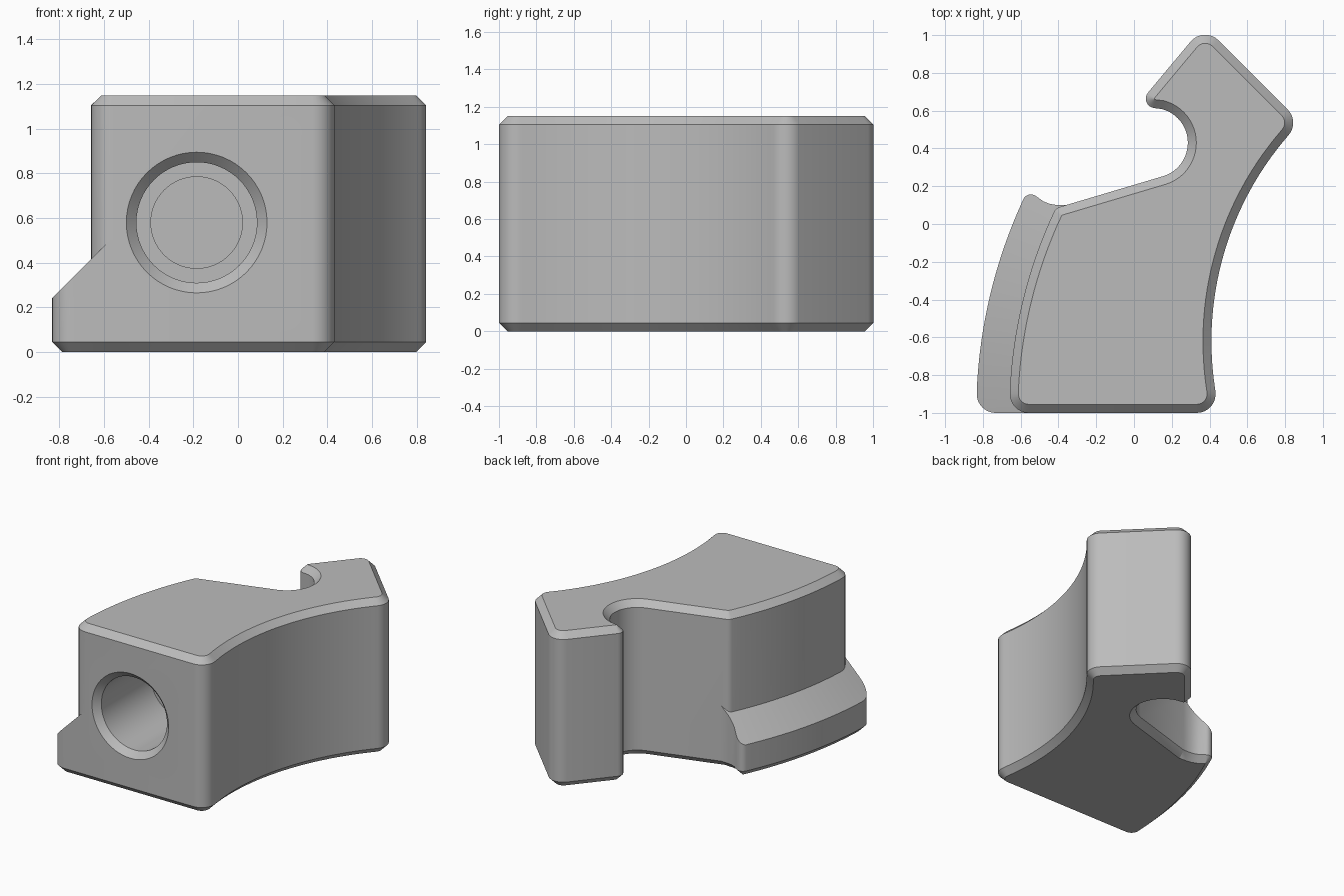
import bpy, bmesh, math
from mathutils import Vector, Matrix

if "Cube" in bpy.data.objects:
    bpy.data.objects.remove(bpy.data.objects["Cube"], do_unlink=True)

CHAMFER = 0.045
HEIGHT = 1.15
LEFT_CENTRE = Vector((1.855, -1.0))   # shared centre of ledge and body side arcs
LEDGE_R = 2.69
BODY_R = 2.515

grey = bpy.data.materials.new("plain grey")
grey.use_nodes = True
grey.diffuse_color = (0.5, 0.5, 0.5, 1)
grey.node_tree.nodes["Principled BSDF"].inputs["Base Color"].default_value = (0.5, 0.5, 0.5, 1)


def make_object(name, bm):
    bmesh.ops.recalc_face_normals(bm, faces=bm.faces)
    mesh = bpy.data.meshes.new(name)
    bm.to_mesh(mesh)
    bm.free()
    mesh.materials.append(grey)
    obj = bpy.data.objects.new(name, mesh)
    bpy.context.collection.objects.link(obj)
    return obj


def side_arc(centre, radius, y0, y1, count=20):
    """Points of a circle's left half between two heights in y."""
    pts = []
    for i in range(count + 1):
        y = y0 + (y1 - y0) * i / count
        x = centre[0] - math.sqrt(radius ** 2 - (y - centre[1]) ** 2)
        pts.append((x, y))
    return pts


def rounded(points, steps=8):
    """Replace every (x, y, r) corner with a fillet; keep (x, y) points."""
    out = []
    n = len(points)
    for i, p in enumerate(points):
        c = Vector(p[:2])
        if len(p) == 2:
            out.append(c)
            continue
        a = (Vector(points[i - 1][:2]) - c).normalized()
        b = (Vector(points[(i + 1) % n][:2]) - c).normalized()
        half = a.angle(b) / 2
        mid = c + (a + b).normalized() * p[2] / math.sin(half)
        start = c + a * p[2] / math.tan(half) - mid
        end = c + b * p[2] / math.tan(half) - mid
        turn = math.atan2(start.cross(end), start.dot(end))
        for k in range(steps + 1):
            out.append(mid + Matrix.Rotation(turn * k / steps, 2) @ start)
    return out


def inset(points, dist):
    """Offset a counter-clockwise outline inwards."""
    out = []
    for i, p in enumerate(points):
        d1 = (p - points[i - 1]).normalized()
        d2 = (points[(i + 1) % len(points)] - p).normalized()
        n1, n2 = Vector((-d1.y, d1.x)), Vector((-d2.y, d2.x))
        out.append(p + (n1 + n2) * dist / (1 + n1.dot(n2)))
    return out


def loft(name, rings):
    """Closed solid through (outline, z) rings."""
    bm = bmesh.new()
    loops = [[bm.verts.new((p.x, p.y, z)) for p in pts] for pts, z in rings]
    for low, high in zip(loops, loops[1:]):
        n = len(low)
        for i in range(n):
            j = (i + 1) % n
            bm.faces.new((low[i], low[j], high[j], high[i]))
    bm.faces.new(loops[0][::-1])
    bm.faces.new(loops[-1])
    return make_object(name, bm)


def boolean(target, tool, operation):
    mod = target.modifiers.new(operation.lower(), 'BOOLEAN')
    mod.operation = operation
    mod.solver = 'EXACT'
    mod.object = tool
    bpy.context.view_layer.objects.active = target
    bpy.ops.object.modifier_apply(modifier=mod.name)
    bpy.data.objects.remove(tool, do_unlink=True)


# Main body: hooked outline, chamfered top and bottom
hook = [(0.1 + 0.185 * math.cos(math.radians(a)), 0.43 + 0.185 * math.sin(math.radians(a)))
        for a in [75 - 148 * i / 24 for i in range(25)]]
body_outline = rounded(
    [(-0.66, -1, 0.1), (0.447, -1, 0.1)]
    + side_arc((2.07, -0.62), 1.66, -0.87, 0.45, 28)
    + [(0.879, 0.541, 0.1), (0.37, 1.05, 0.1), (0.015, 0.625, 0.05)]
    + hook
    + [(-0.414, 0.084, 0.05)]
    + side_arc(LEFT_CENTRE, BODY_R, 0.02, -0.87))
body_inner = inset(body_outline, CHAMFER)
body = loft("body", [(body_inner, 0), (body_outline, CHAMFER),
                     (body_outline, HEIGHT - CHAMFER), (body_inner, HEIGHT)])

# Side ledge: low prism trimmed by a cone so its top slopes up to the body
ledge_outline = rounded(
    [(-0.3, -1), (-0.2, 0), (-0.36, 0.1), (-0.42, 0.102), (-0.45, 0.108), (-0.48, 0.12),
     (-0.565, 0.18, 0.045)]
    + side_arc(LEFT_CENTRE, LEDGE_R, 0.09, -0.87)
    + [(-0.835, -1, 0.1)])
ledge = loft("side_ledge", [(inset(ledge_outline, CHAMFER), 0),
                            (ledge_outline, CHAMFER), (ledge_outline, 0.5)])
bm = bmesh.new()
bmesh.ops.create_cone(bm, cap_ends=True, segments=512, radius1=LEDGE_R + 0.34,
                      radius2=LEDGE_R - 0.36, depth=0.7,
                      matrix=Matrix.Translation((*LEFT_CENTRE, 0.25)))
boolean(ledge, make_object("slope_cutter", bm), 'INTERSECT')
boolean(body, ledge, 'UNION')

# Front bore: chamfered mouth, wide pocket, narrower inner pocket
bore_profile = [(0.36, -1.045), (0.27, -0.955), (0.27, -0.38), (0.205, -0.38), (0.205, -0.3)]
bm = bmesh.new()
rings = []
for r, y in bore_profile:
    rings.append([bm.verts.new((-0.185 + r * math.cos(a), y, 0.58 + r * math.sin(a)))
                  for a in [math.tau * i / 64 for i in range(64)]])
for near, far in zip(rings, rings[1:]):
    for i in range(64):
        j = (i + 1) % 64
        bm.faces.new((near[i], near[j], far[j], far[i]))
bm.faces.new(rings[0])
bm.faces.new(rings[-1][::-1])
boolean(body, make_object("bore_cutter", bm), 'DIFFERENCE')

# Smooth curved walls, sharp chamfer edges
bpy.ops.object.select_all(action='DESELECT')
body.select_set(True)
bpy.context.view_layer.objects.active = body
bpy.ops.object.shade_smooth_by_angle(angle=math.radians(30))
